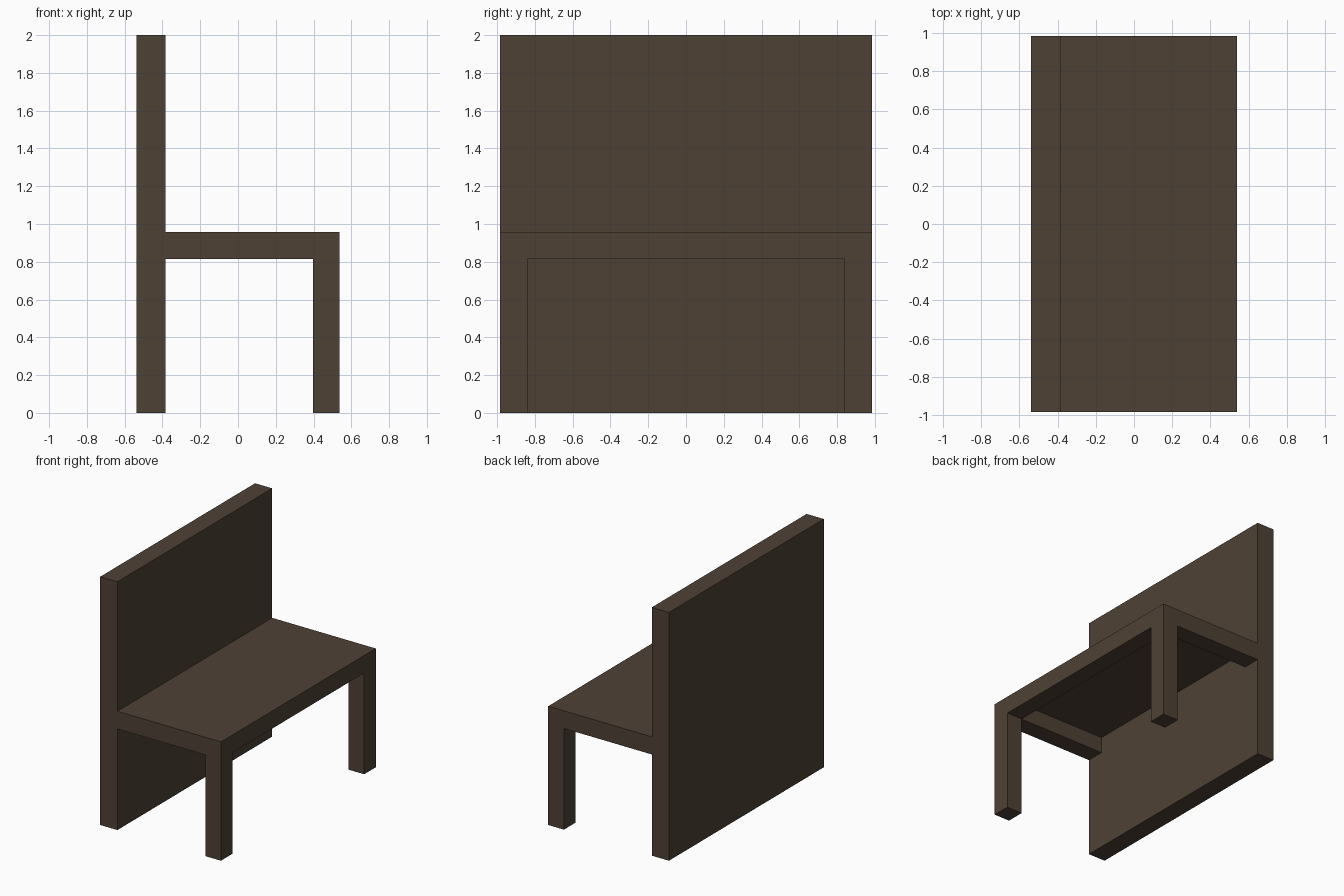
import bpy

cube = bpy.data.objects.get("Cube")
if cube:
    bpy.data.objects.remove(cube, do_unlink=True)

# Single dark wood colour
COLOR = (0.076, 0.053, 0.036, 1.0)
wood = bpy.data.materials.new("dark_brown_wood")
wood.use_nodes = True
wood.diffuse_color = COLOR
wood.node_tree.nodes["Principled BSDF"].inputs["Base Color"].default_value = COLOR


def box(name, x, y, z):
    """Box spanning the (min, max) ranges x, y, z."""
    centre = [(a + b) / 2 for a, b in (x, y, z)]
    bpy.ops.mesh.primitive_cube_add(size=1, location=centre)
    obj = bpy.context.object
    obj.name = name
    obj.scale = [b - a for a, b in (x, y, z)]
    bpy.ops.object.transform_apply(location=False, rotation=False, scale=True)
    obj.data.materials.append(wood)
    return obj


# Main dimensions
BACK, PANEL, FRONT = -0.538, -0.385, 0.538
SIDE, INNER = 0.985, 0.838
LEG = 0.398
UNDER, SEAT, TOP = 0.815, 0.957, 2.0
BOARD = SEAT - 0.012

# Full-height backrest panel and thin seat board
box("backrest", (BACK, PANEL), (-SIDE, SIDE), (0, TOP))
box("seat_board", (PANEL, FRONT), (-SIDE, SIDE), (BOARD, SEAT))

# Apron below the seat, open towards the backrest
box("front_apron", (LEG, FRONT), (-SIDE, SIDE), (UNDER, BOARD))

# Side aprons and front legs, one at each end
for end, side in (("near", -1), ("far", 1)):
    y = sorted((side * INNER, side * SIDE))
    box(end + "_side_apron", (PANEL, LEG), y, (UNDER, BOARD))
    box(end + "_leg", (LEG, FRONT), y, (0, UNDER))
